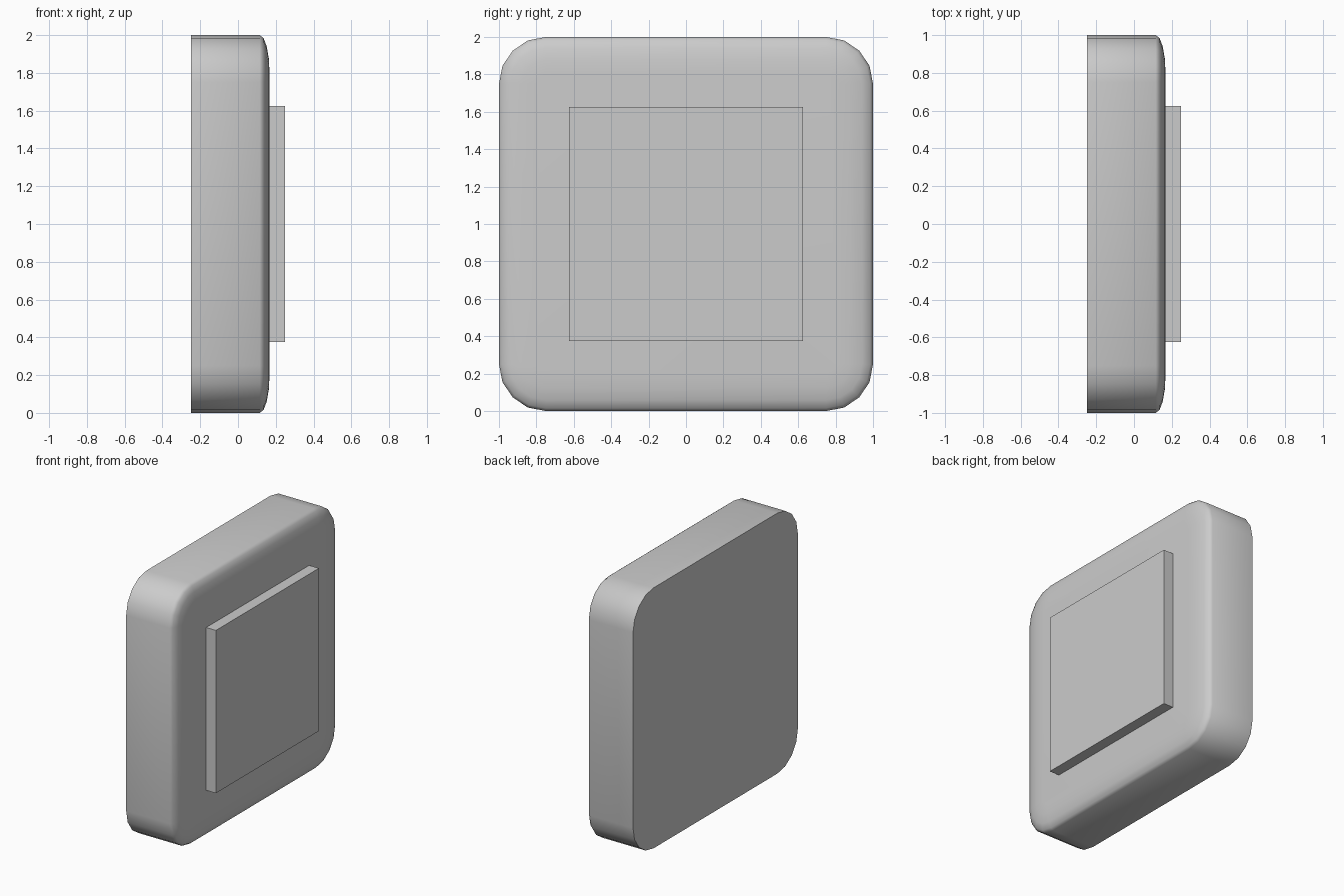
import bpy, bmesh
from math import sin, cos, pi, radians

if "Cube" in bpy.data.objects:
    bpy.data.objects.remove(bpy.data.objects["Cube"])

SEG = 4          # segments per rounded corner and per front edge
RADIUS = 0.25    # corner radius of the slab


def ring(bm, x, inset):
    """Rounded square in the YZ plane, centred on z = 1."""
    r, c = RADIUS - inset, 1 - RADIUS
    verts = []
    for q, (sy, sz) in enumerate([(1, 1), (-1, 1), (-1, -1), (1, -1)]):
        for i in range(SEG + 1):
            a = (q + i / SEG) * pi / 2
            verts.append(bm.verts.new((x, sy * c + r * cos(a), 1 + sz * c + r * sin(a))))
    return verts


def finish(bm, name):
    bmesh.ops.recalc_face_normals(bm, faces=bm.faces[:])
    mesh = bpy.data.meshes.new(name)
    bm.to_mesh(mesh)
    bm.free()
    ob = bpy.data.objects.new(name, mesh)
    bpy.context.collection.objects.link(ob)
    return ob


# Slab: flat back, straight sides, wide shallow rounding at the front edge
bm = bmesh.new()
rings = [ring(bm, -0.25, 0)]
for i in range(SEG + 1):
    t = i / SEG * pi / 2
    rings.append(ring(bm, 0.115 + 0.052 * sin(t), 0.2 * (1 - cos(t))))
for a, b in zip(rings, rings[1:]):
    for i in range(len(a)):
        j = (i + 1) % len(a)
        bm.faces.new((a[i], a[j], b[j], b[i]))
bm.faces.new(rings[0])
bm.faces.new(rings[-1])
slab = finish(bm, "rounded_slab")
bpy.context.view_layer.objects.active = slab
slab.select_set(True)
bpy.ops.object.shade_smooth_by_angle(angle=radians(50))

# Raised square panel on the front face
bm = bmesh.new()
bmesh.ops.create_cube(bm, size=1)
bmesh.ops.scale(bm, vec=(0.085, 1.25, 1.25), verts=bm.verts)
bmesh.ops.translate(bm, vec=(0.2075, 0, 1), verts=bm.verts)
finish(bm, "raised_panel")
